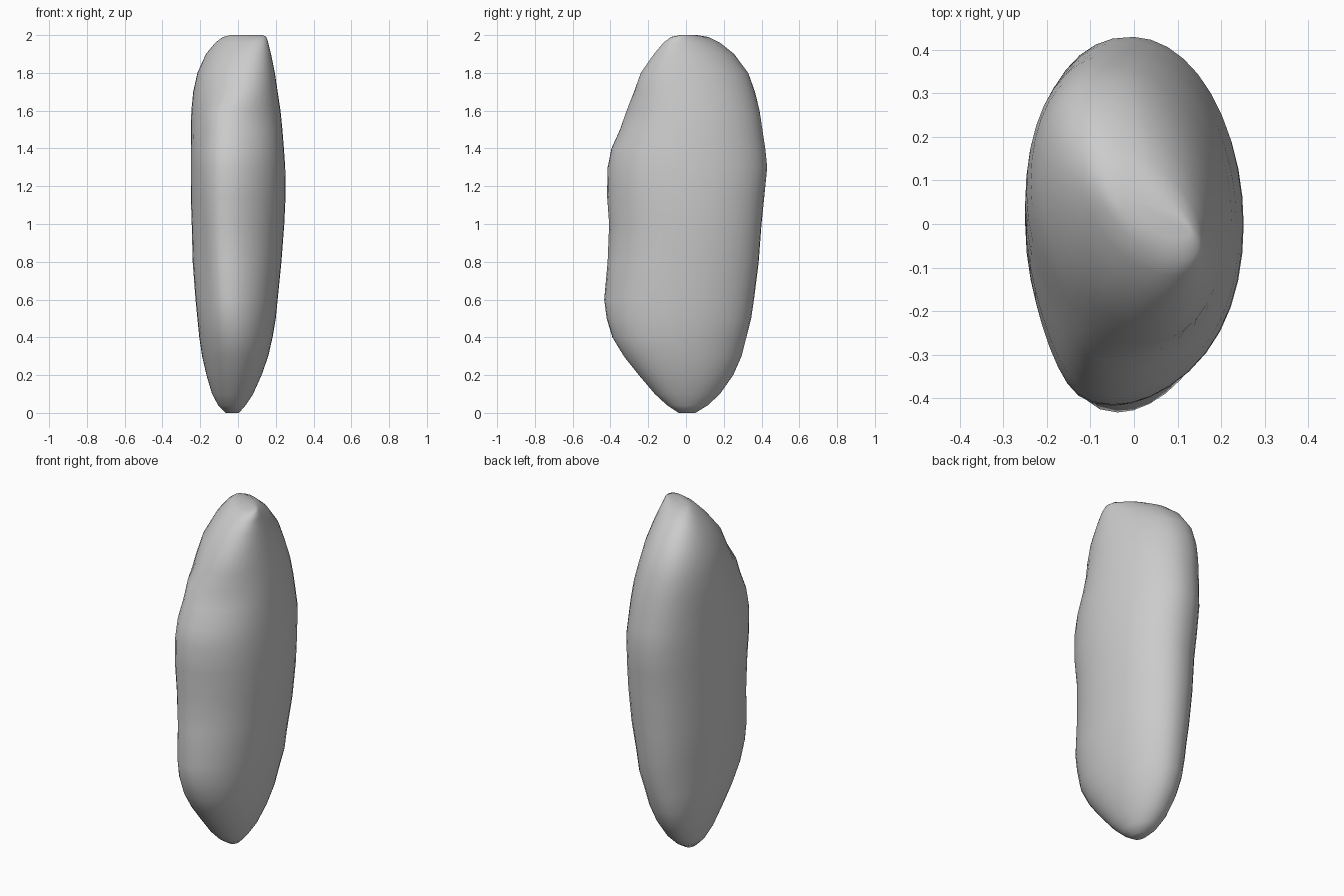
import bpy, bmesh
from math import sin, cos, pi, exp

# Level sections: z, left, right, front, back, skew of the section (radians)
LEVELS = [
    (0.00, -0.065, 0.005, -0.04, 0.05, -0.1),
    (0.04, -0.105, 0.04, -0.10, 0.115, -0.1),
    (0.10, -0.137, 0.08, -0.165, 0.18, -0.1),
    (0.20, -0.167, 0.125, -0.25, 0.25, -0.1),
    (0.30, -0.19, 0.16, -0.33, 0.295, -0.08),
    (0.40, -0.205, 0.183, -0.39, 0.32, -0.05),
    (0.50, -0.215, 0.20, -0.42, 0.345, 0),
    (0.60, -0.225, 0.21, -0.433, 0.36, 0),
    (0.80, -0.24, 0.23, -0.415, 0.385, 0.03),
    (1.00, -0.245, 0.245, -0.407, 0.40, 0.03),
    (1.15, -0.25, 0.252, -0.418, 0.415, 0),
    (1.30, -0.25, 0.25, -0.415, 0.43, -0.02),
    (1.40, -0.25, 0.243, -0.395, 0.42, -0.04),
    (1.50, -0.25, 0.235, -0.35, 0.405, -0.06),
    (1.60, -0.247, 0.225, -0.315, 0.39, -0.1),
    (1.70, -0.237, 0.21, -0.275, 0.365, -0.17),
    (1.80, -0.215, 0.195, -0.24, 0.33, -0.25),
    (1.90, -0.17, 0.175, -0.17, 0.255, -0.4),
    (1.96, -0.12, 0.16, -0.12, 0.18, -0.55),
    (1.99, -0.08, 0.15, -0.08, 0.12, -0.7),
    (2.00, -0.04, 0.13, -0.03, 0.06, -0.75),
]
SIDES = 40


def section(bm, z, left, right, front, back, skew):
    cx, a = (left + right) / 2, (right - left) / 2
    cy, b = (front + back) / 2, (back - front) / 2
    hollow = 0.09 * exp(-((z - 0.8) / 0.32) ** 2) + 0.05 * exp(-((z - 1.55) / 0.12) ** 2)
    ring = []
    for i in range(SIDES):
        t = 2 * pi * i / SIDES
        u, v = cos(t), sin(t + skew)
        dent = 1
        # flatter left face
        if u < 0:
            u = -abs(u) ** 0.88
            # shallow hollow on the front left
            if v < 0:
                dent = 1 - hollow * sin(2 * t) ** 2
        # front ridge leans to the left
        lean = -0.05 * v ** 4 * min(1, z) if v < 0 and z < 1.7 else 0
        ring.append(bm.verts.new((cx + a * u * dent + lean, cy + b * v * dent, z)))
    return ring


# Standing stone body, lofted through the sections
bm = bmesh.new()
rings = [section(bm, *lv) for lv in LEVELS]
for lo, hi in zip(rings, rings[1:]):
    for i in range(SIDES):
        j = (i + 1) % SIDES
        bm.faces.new((lo[i], lo[j], hi[j], hi[i]))
bm.faces.new(rings[0][::-1])
bm.faces.new(rings[-1])
bmesh.ops.recalc_face_normals(bm, faces=bm.faces)
for f in bm.faces:
    f.smooth = True
mesh = bpy.data.meshes.new("standing_stone")
bm.to_mesh(mesh)
bm.free()
stone = bpy.data.objects.new("standing_stone", mesh)
bpy.context.collection.objects.link(stone)
